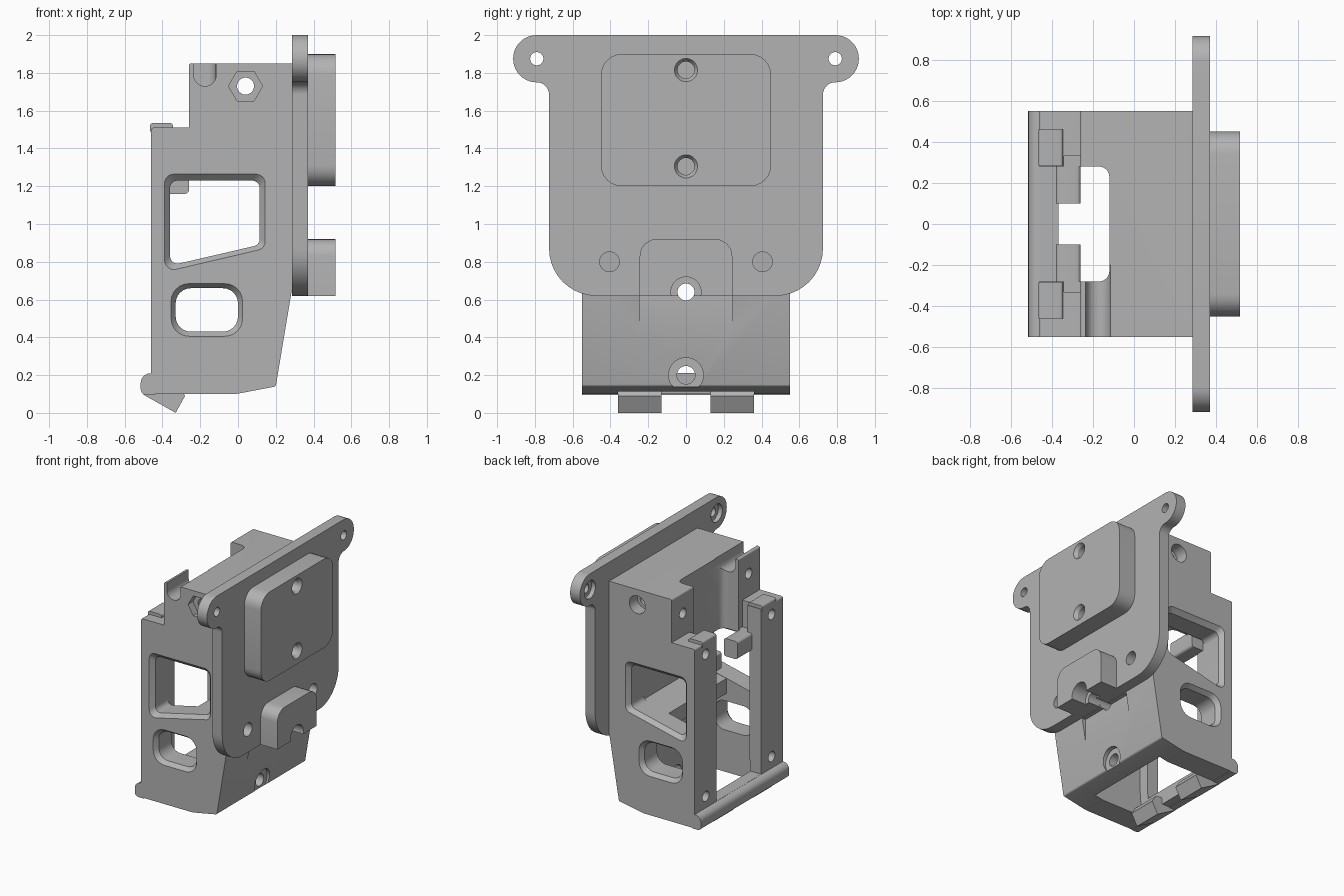
import bpy, bmesh
from math import sin, cos, pi
from mathutils import Vector

cube = bpy.data.objects.get("Cube")
if cube:
    bpy.data.objects.remove(cube)

grey = bpy.data.materials.new("plain grey")
grey.use_nodes = True
tone = (0.45, 0.45, 0.45, 1)
grey.diffuse_color = tone
grey.node_tree.nodes["Principled BSDF"].inputs["Base Color"].default_value = tone


def rounded(points, radius=0.0, steps=6):
    """Round each corner; a third value in a point overrides the radius."""
    out, n = [], len(points)
    for i, p in enumerate(points):
        r = p[2] if len(p) > 2 else radius
        c = Vector(p[:2])
        if r <= 0:
            out.append(tuple(c))
            continue
        u = (Vector(points[i - 1][:2]) - c).normalized()
        v = (Vector(points[(i + 1) % n][:2]) - c).normalized()
        half = u.angle(v) / 2
        centre = c + (u + v).normalized() * (r / sin(half))
        reach = r * cos(half) / sin(half)
        a, b = c + u * reach - centre, c + v * reach - centre
        sweep = a.angle(b)
        for k in range(steps + 1):
            t = k / steps
            d = (a * sin((1 - t) * sweep) + b * sin(t * sweep)) / sin(sweep)
            out.append(tuple(centre + d))
    return out


def rect(a0, a1, b0, b1, r=0.0):
    return rounded([(a0, b0), (a1, b0), (a1, b1), (a0, b1)], r)


def circle(a, b, r, n=32):
    return [(a + r * cos(2 * pi * k / n), b + r * sin(2 * pi * k / n)) for k in range(n)]


def prism(name, axis, pts, lo, hi, end=None):
    """Extrude an outline along an axis; end gives a different far outline."""
    place = {"x": lambda p, d: (d, p[0], p[1]),
             "y": lambda p, d: (p[0], d, p[1]),
             "z": lambda p, d: (p[0], p[1], d)}[axis]
    bm = bmesh.new()
    first = [bm.verts.new(place(p, lo)) for p in pts]
    last = [bm.verts.new(place(p, hi)) for p in (end or pts)]
    bm.faces.new(first)
    bm.faces.new(last)
    for i in range(len(pts)):
        j = (i + 1) % len(pts)
        bm.faces.new((first[i], first[j], last[j], last[i]))
    bmesh.ops.recalc_face_normals(bm, faces=bm.faces)
    mesh = bpy.data.meshes.new(name)
    bm.to_mesh(mesh)
    bm.free()
    mesh.materials.append(grey)
    obj = bpy.data.objects.new(name, mesh)
    bpy.context.collection.objects.link(obj)
    return obj


def cut(targets, axis, pts, lo, hi, end=None, operation="DIFFERENCE"):
    tool = prism("cutter", axis, pts, lo, hi, end)
    tool.hide_render = True
    for obj in targets:
        mod = obj.modifiers.new("cut", "BOOLEAN")
        mod.operation = operation
        mod.solver = "EXACT"
        mod.object = tool
        bpy.context.view_layer.objects.active = obj
        bpy.ops.object.modifier_apply(modifier=mod.name)
    bpy.data.objects.remove(tool)


# Main housing
body = prism("housing", "y", rounded([
    (-0.46, 0.1), (-0.01, 0.1, 0.2), (0.2, 0.14, 0.015), (0.29, 0.68),
    (0.29, 1.85), (-0.26, 1.85, 0.012), (-0.26, 1.51), (-0.46, 1.51, 0.012)]), -0.55, 0.55)

# Hollow core, front opening between the posts, and top slot
cut([body], "y", rounded([(-0.38, 0.02), (0.05, 0.02), (0.12, 0.6), (0.12, 1.28, 0.05),
                          (-0.36, 1.28), (-0.36, 0.3)]), -0.36, 0.36)
cut([body], "x", rect(-0.28, 0.28, 0.21, 2.1), -0.6, -0.3)
cut([body], "z", rect(-0.6, -0.12, -0.28, 0.28, 0.05), 1.2, 2.1)
cut([body], "z", rect(-0.34, -0.26, -0.33, 0.33), 1.3, 1.7)

# Side windows with sloped rims
big = [(-0.36, 0.78), (0.115, 0.89), (0.115, 1.23), (-0.36, 1.23)]
big_rim = [(-0.39, 0.745), (0.145, 0.87), (0.145, 1.265), (-0.39, 1.265)]
windows = [(rounded(big, 0.04), rounded(big_rim, 0.05)),
           (rect(-0.33, 0.0, 0.43, 0.66, 0.08), rect(-0.355, 0.025, 0.405, 0.685, 0.095))]
for hole, rim in windows:
    cut([body], "y", hole, -0.7, 0.7)
    for s in (-1, 1):
        cut([body], "y", hole, s * 0.515, s * 0.551, rim)

# Cross bore with hexagonal pocket in front and round pocket behind
cut([body], "y", circle(0.04, 1.73, 0.045), -0.7, 0.7)
cut([body], "y", circle(0.04, 1.73, 0.09, 6), -0.7, -0.49)
cut([body], "y", circle(0.04, 1.73, 0.07), 0.45, 0.7)

# Cable groove across the front top corner
cut([body], "y", rounded([(-0.235, 1.73, 0.059), (-0.115, 1.73, 0.059),
                          (-0.115, 1.95), (-0.235, 1.95)]), -0.7, -0.2)

# Screw holes in the posts
for s in (-1, 1):
    for z, depth in ((0.3, -0.3), (1.42, -0.3), (1.69, -0.1)):
        cut([body], "x", circle(s * 0.41, z, 0.04), -0.7, depth)

# Mounting flange with ears
half = [(0.915, 2.0, 0.124), (0.915, 1.75, 0.124), (0.725, 1.75, 0.065), (0.725, 0.62, 0.25)]
outline = half + [(-y, z, r) for y, z, r in reversed(half)]
flange = prism("mounting_flange", "x", rounded(outline, steps=10), 0.285, 0.37)
for s in (-1, 1):
    cut([flange], "x", circle(s * 0.79, 1.875, 0.035), 0.2, 0.5)
    cut([flange], "x", circle(s * 0.79, 1.875, 0.07), 0.2, 0.32)
    cut([flange], "x", circle(s * 0.405, 0.8, 0.052), 0.2, 0.5)

# Raised pad and lower block on the flange
pad = prism("raised_pad", "x", rect(-0.45, 0.45, 1.2, 1.9, 0.11), 0.365, 0.515)
block = prism("lower_block", "x", rounded([
    (-0.245, 0.62), (0.245, 0.62), (0.245, 0.92, 0.09), (-0.245, 0.92, 0.09)]), 0.365, 0.515)
for z in (1.305, 1.815):
    cut([pad, flange], "x", circle(0, z, 0.045), 0.3, 0.6)
    cut([pad], "x", circle(0, z, 0.045), 0.49, 0.516, circle(0, z, 0.062))

# Recess below the block and the two bores through the rear wall
cut([body], "x", rect(-0.245, 0.245, 0.4, 0.62), 0.25, 0.4)
cut([body, flange, block], "x", circle(0, 0.64, 0.045), 0.0, 0.6)
cut([block], "x", circle(0, 0.64, 0.08), 0.39, 0.6)
cut([body], "x", circle(0, 0.2, 0.048), 0.0, 0.4)
cut([body], "x", circle(0, 0.2, 0.092), 0.19, 0.4)

# Bottom lip and inner sloped shelf
parts = [body, flange, pad, block]
parts.append(prism("bottom_lip", "y", rounded([
    (-0.515, 0.095, 0.03), (-0.44, 0.095), (-0.44, 0.209), (-0.515, 0.209, 0.05)]), -0.55, 0.55))
parts.append(prism("inner_shelf", "y", [
    (-0.1, 0.72), (0.13, 0.77), (0.13, 0.89), (-0.1, 0.838)], -0.37, 0.37))

# Paired hooks, post caps and inner ledges
for s, side in ((-1, "front"), (1, "back")):
    parts.append(prism(side + "_hook", "y", [
        (-0.5, 0.096), (-0.33, 0.0), (-0.28, 0.09), (-0.32, 0.15), (-0.45, 0.15)],
        s * 0.13, s * 0.36))
    parts.append(prism(side + "_post_cap", "y", rounded([
        (-0.465, 1.49), (-0.345, 1.49), (-0.345, 1.535, 0.015), (-0.465, 1.535, 0.015)]),
        s * 0.285, s * 0.46))
    parts.append(prism(side + "_inner_ledge", "y", rect(-0.38, -0.26, 1.16, 1.3, 0.02),
                       s * 0.1, s * 0.34))

# Smooth the curved walls, keep edges sharp
bpy.ops.object.select_all(action="DESELECT")
for obj in parts:
    obj.select_set(True)
bpy.context.view_layer.objects.active = body
bpy.ops.object.shade_smooth_by_angle(angle=0.5)
